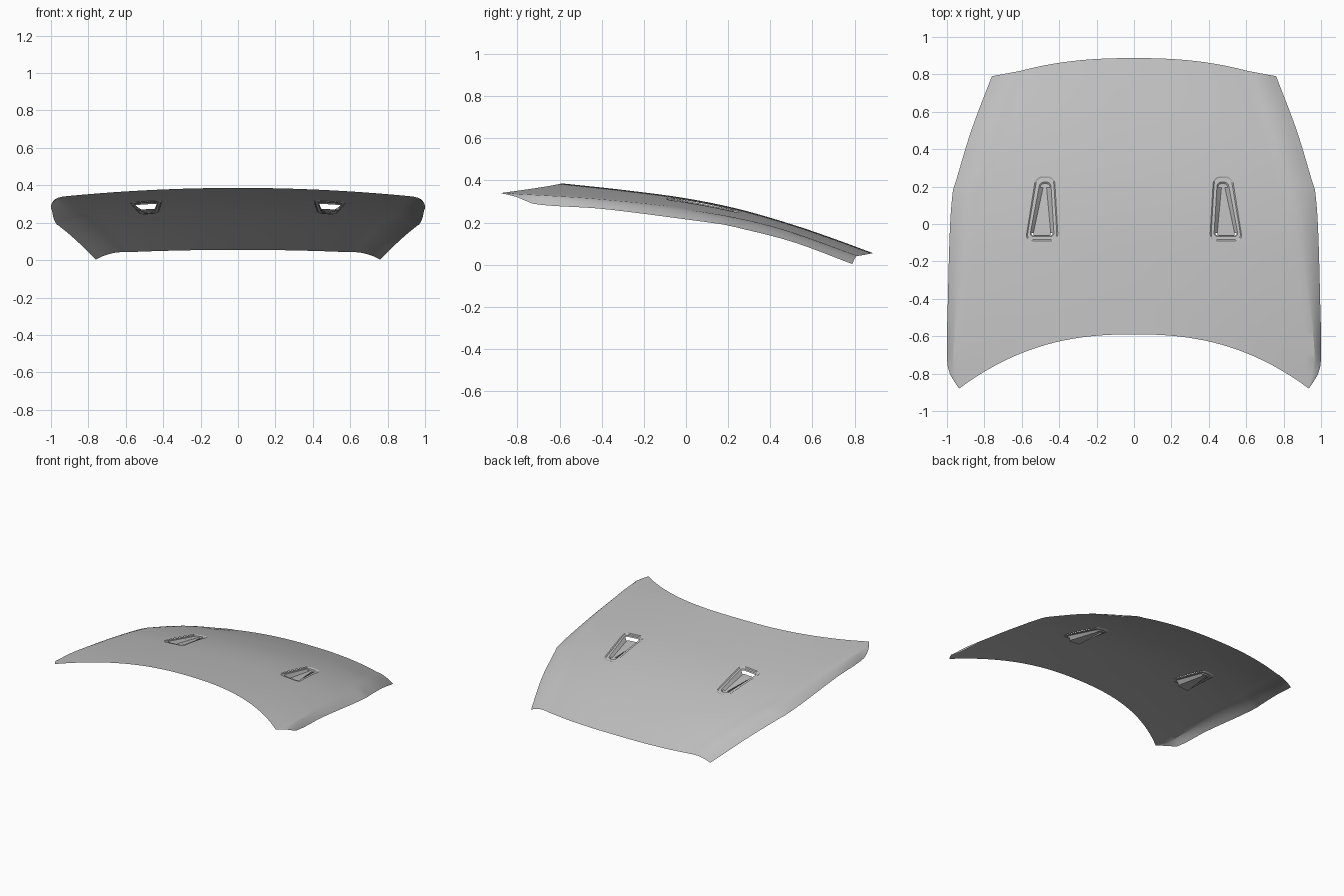
import bpy
import bmesh
import math
from mathutils import Vector
from mathutils.bvhtree import BVHTree

if "Cube" in bpy.data.objects:
    bpy.data.objects.remove(bpy.data.objects["Cube"])

ROWS, TOP_COLS, SIDE_COLS = 44, 22, 5

paint = bpy.data.materials.new("light_grey_paint")
paint.use_nodes = True
colour = (0.52, 0.52, 0.52, 1)
paint.diffuse_color = colour
paint.node_tree.nodes["Principled BSDF"].inputs["Base Color"].default_value = colour


def along(points, v):
    """Smooth point on a path that runs front to back, at fraction v."""
    pts = [Vector(p) for p in points]
    y = pts[0].y + (pts[-1].y - pts[0].y) * v
    last = len(pts) - 1
    i = max(k for k in range(last) if pts[k].y <= y + 1e-9)

    def slope(k):
        a, b = pts[max(k - 1, 0)], pts[min(k + 1, last)]
        return (b - a) / (b.y - a.y)

    p, q = pts[i], pts[i + 1]
    d = q.y - p.y
    t = (y - p.y) / d
    s = t * t * (3 - 2 * t)
    res = p * (1 - s) + q * s
    res += slope(i) * d * t * (1 - t) ** 2 - slope(i + 1) * d * t * t * (1 - t)
    res.y = y
    return res


# Guide lines of the left half: centre, shoulder crease and side edge
centre = [(0, -0.59, 0.386), (0, -0.3, 0.355), (0, 0, 0.315), (0, 0.25, 0.264),
          (0, 0.5, 0.192), (0, 0.7, 0.124), (0, 0.887, 0.055)]
crease = [(0.935, -0.88, 0.34), (0.965, -0.7, 0.33), (0.93, -0.4, 0.31),
          (0.86, 0, 0.265), (0.735, 0.4, 0.185), (0.6, 0.82, 0.042)]
side = [(0.935, -0.88, 0.34), (0.985, -0.8, 0.32), (1, -0.72, 0.288),
        (0.995, -0.4, 0.265), (0.983, 0, 0.215), (0.968, 0.18, 0.19),
        (0.958, 0.21, 0.184), (0.87, 0.5, 0.11), (0.76, 0.79, 0.003)]


def hood_row(v):
    c, k, e = along(centre, v), along(crease, v), along(side, v)
    row = []
    for j in range(TOP_COLS + 1):
        s = j / TOP_COLS
        row.append(Vector((k.x * s, c.y + (k.y - c.y) * s ** 2.4,
                           c.z + (k.z - c.z) * s * s)))
    for j in range(1, SIDE_COLS + 1):
        t = j / SIDE_COLS
        p = k.lerp(e, t)
        p.z += 0.3 * (k - e).length * t * (1 - t)
        row.append(p)
    return row


def finish(name, bm):
    mesh = bpy.data.meshes.new(name)
    bm.to_mesh(mesh)
    bm.free()
    obj = bpy.data.objects.new(name, mesh)
    bpy.context.collection.objects.link(obj)
    mesh.materials.append(paint)
    bpy.ops.object.select_all(action="DESELECT")
    bpy.context.view_layer.objects.active = obj
    obj.select_set(True)
    bpy.ops.object.shade_smooth_by_angle(angle=math.radians(30))
    mod = obj.modifiers.new("mirror", "MIRROR")
    mod.use_clip = True
    return obj


# Hood skin
bm = bmesh.new()
grid = [[bm.verts.new(p) for p in hood_row(i / ROWS)] for i in range(ROWS + 1)]
for a, b in zip(grid, grid[1:]):
    for j in range(len(a) - 1):
        bm.faces.new((a[j], a[j + 1], b[j + 1], b[j]))
bmesh.ops.remove_doubles(bm, verts=bm.verts, dist=1e-5)
bm.normal_update()
skin = BVHTree.FromBMesh(bm)


def height(x, y):
    return skin.ray_cast(Vector((x, y, 2)), Vector((0, 0, -1)))[0].z


def vent_outline(inset, radius):
    """Rounded, tapered outline in plan, counter-clockwise."""
    corners = [Vector(c) for c in ((0.405 + inset, -0.09 + inset), (0.58 - inset, -0.09 + inset),
                                   (0.525 - inset, 0.255 - 1.4 * inset),
                                   (0.425 + 0.9 * inset, 0.255 - 1.4 * inset))]
    pts = []
    for i, c in enumerate(corners):
        before, after = corners[i - 1] - c, corners[(i + 1) % 4] - c
        a = c + before.normalized() * min(radius, before.length * 0.45)
        b = c + after.normalized() * min(radius, after.length * 0.45)
        for k in range(6):
            t = k / 5
            pts.append(a * (1 - t) ** 2 + c * 2 * t * (1 - t) + b * t * t)
    return pts


outline = vent_outline(0, 0.04)
rings = [[Vector((p.x, p.y, height(p.x, p.y) + lift)) for p in vent_outline(inset, rad)]
         for inset, rad, lift in ((0, 0.04, 0), (0.006, 0.036, -0.005),
                                  (0.022, 0.025, -0.005), (0.028, 0.02, -0.012))]

# Duct floor: sinks from the narrow rear end to the wide front end
floor = []
for p in rings[-1]:
    t = min(max((0.2 - p.y) / 0.26, 0), 1)
    mid = 0.493 - 0.06 * (p.y + 0.06)
    narrow = 0.35 + 0.5 * t ** 1.6
    x = mid + (p.x - mid) * narrow
    floor.append(Vector((x, p.y, height(x, p.y) - 0.012 - 0.026 * t)))
rings.append(floor)

# Cut the vent opening out of the skin
for i, p in enumerate(outline):
    q = outline[(i + 1) % len(outline)]
    near = [f for f in bm.faces if 0.36 < f.calc_center_median().x < 0.63
            and -0.15 < f.calc_center_median().y < 0.31]
    geom = near + list({e for f in near for e in f.edges}) + list({v for f in near for v in f.verts})
    d = q - p
    bmesh.ops.bisect_plane(bm, geom=geom, dist=1e-6, plane_co=(p.x, p.y, 0),
                           plane_no=(d.y, -d.x, 0))


def inside(c):
    return all((q - p).cross(Vector((c.x, c.y)) - p) > 0
               for p, q in zip(outline, outline[1:] + outline[:1]))


hole = [f for f in bm.faces if inside(f.calc_center_median())]
bmesh.ops.delete(bm, geom=hole, context="FACES")
finish("hood_skin", bm)

# Vents: stepped rim, sloping walls and floor, open under the front lip
bm = bmesh.new()
loops = [[bm.verts.new(p) for p in ring] for ring in rings]
count = len(outline)
for level, (a, b) in enumerate(zip(loops, loops[1:])):
    for i in range(count):
        j = (i + 1) % count
        if level == 3 and max(a[i].co.y, a[j].co.y) < -0.045:
            continue
        bm.faces.new((a[i], a[j], b[j], b[i]))
bm.faces.new(loops[-1])
bm.normal_update()
finish("hood_vents", bm)
